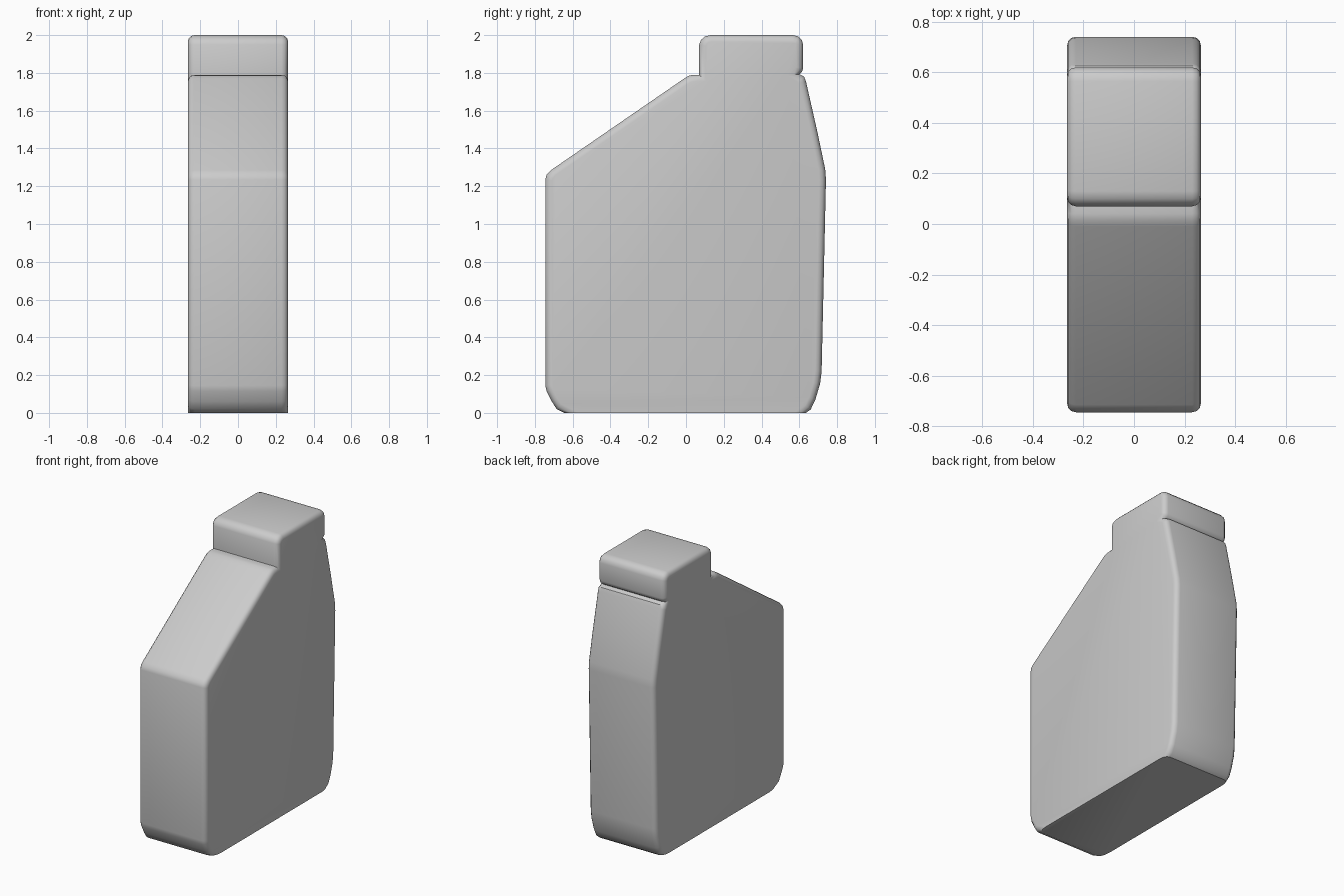
import bpy, bmesh

if "Cube" in bpy.data.objects:
    bpy.data.objects.remove(bpy.data.objects["Cube"])

HALF = 0.265      # half thickness of the jug
RIM = 0.035       # rounding along the rims

# Side outline (y, z): base, front wall, sloped shoulder, cap, notch, back wall
outline = [
    (-0.645, 0.0), (-0.685, 0.02), (-0.71, 0.06), (-0.738, 0.115), (-0.745, 0.145),
    (-0.745, 1.235), (-0.738, 1.26), (-0.715, 1.285),
    (-0.01, 1.77), (0.015, 1.785), (0.04, 1.79), (0.07, 1.79),
    (0.07, 1.95), (0.08, 1.975), (0.10, 1.993), (0.13, 2.0),
    (0.565, 2.0), (0.595, 1.993), (0.613, 1.975), (0.62, 1.95),
    (0.62, 1.825), (0.614, 1.805), (0.60, 1.793),
    (0.625, 1.78), (0.635, 1.755), (0.695, 1.49), (0.737, 1.29), (0.741, 1.235),
    (0.718, 0.22), (0.71, 0.155), (0.685, 0.07), (0.66, 0.018), (0.635, 0.0),
]

# Jug and cap in one shell: extrude the outline across x
bm = bmesh.new()
face = bm.faces.new([bm.verts.new((-HALF, y, z)) for y, z in outline])
ext = bmesh.ops.extrude_face_region(bm, geom=[face], use_keep_orig=True)
new_verts = [g for g in ext["geom"] if isinstance(g, bmesh.types.BMVert)]
bmesh.ops.translate(bm, verts=new_verts, vec=(2 * HALF, 0, 0))
bmesh.ops.recalc_face_normals(bm, faces=bm.faces[:])

# Round both rims, leaving the flat base crisp
rims = [e for e in bm.edges
        if abs(e.verts[0].co.x - e.verts[1].co.x) < 1e-5
        and max(v.co.z for v in e.verts) > 0.001]
bmesh.ops.bevel(bm, geom=rims, offset=RIM, offset_type='OFFSET', segments=3,
                profile=0.5, affect='EDGES', clamp_overlap=False)
bmesh.ops.recalc_face_normals(bm, faces=bm.faces[:])

mesh = bpy.data.meshes.new("jug_with_cap")
bm.to_mesh(mesh)
bm.free()
jug = bpy.data.objects.new("jug_with_cap", mesh)
bpy.context.collection.objects.link(jug)
bpy.context.view_layer.objects.active = jug
jug.select_set(True)
bpy.ops.object.shade_smooth_by_angle(angle=0.6)
